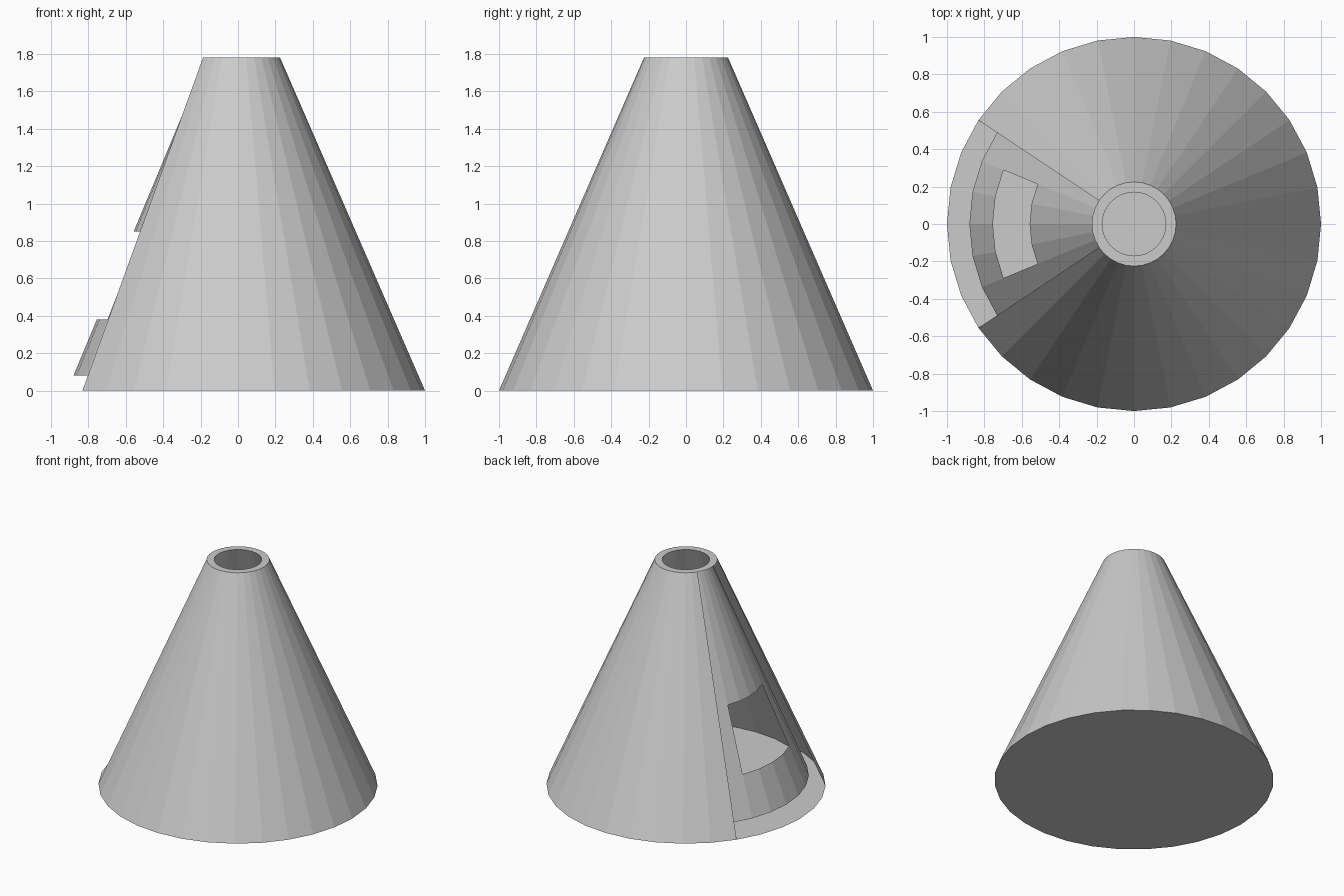
import bpy, bmesh, math

if "Cube" in bpy.data.objects:
    bpy.data.objects.remove(bpy.data.objects["Cube"])

SIDES = 32
# profile (radius, height): outer base, outer top, inner lip, window top, window bottom, inner floor
PROFILE = [(1.0, 0.0), (0.225, 1.78), (0.17, 1.78),
           (0.558, 0.85), (0.755, 0.38), (0.88, 0.08)]
# half-width, in facets either side of -x, of the openings left in a band
OPENINGS = {0: 3, 3: 2}   # outer wall cutaway, inner wall window

bm = bmesh.new()


def ring(radius, z):
    return [bm.verts.new((radius * math.cos(a), radius * math.sin(a), z))
            for a in (2 * math.pi * i / SIDES for i in range(SIDES))]


rings = [ring(r, z) for r, z in PROFILE]

# outer wall, rim and inner wall, skipping facets that lie in an opening
for band, (low, high) in enumerate(zip(rings, rings[1:])):
    half = OPENINGS.get(band, 0)
    for i in range(SIDES):
        if SIDES // 2 - half <= i < SIDES // 2 + half:
            continue
        j = (i + 1) % SIDES
        bm.faces.new((low[i], low[j], high[j], high[i]))

# underside and raised inner floor
bm.faces.new(rings[0][::-1])
bm.faces.new(rings[-1])

mesh = bpy.data.meshes.new("hollow_cone")
bm.to_mesh(mesh)
bm.free()
cone = bpy.data.objects.new("hollow_cone", mesh)
bpy.context.collection.objects.link(cone)
